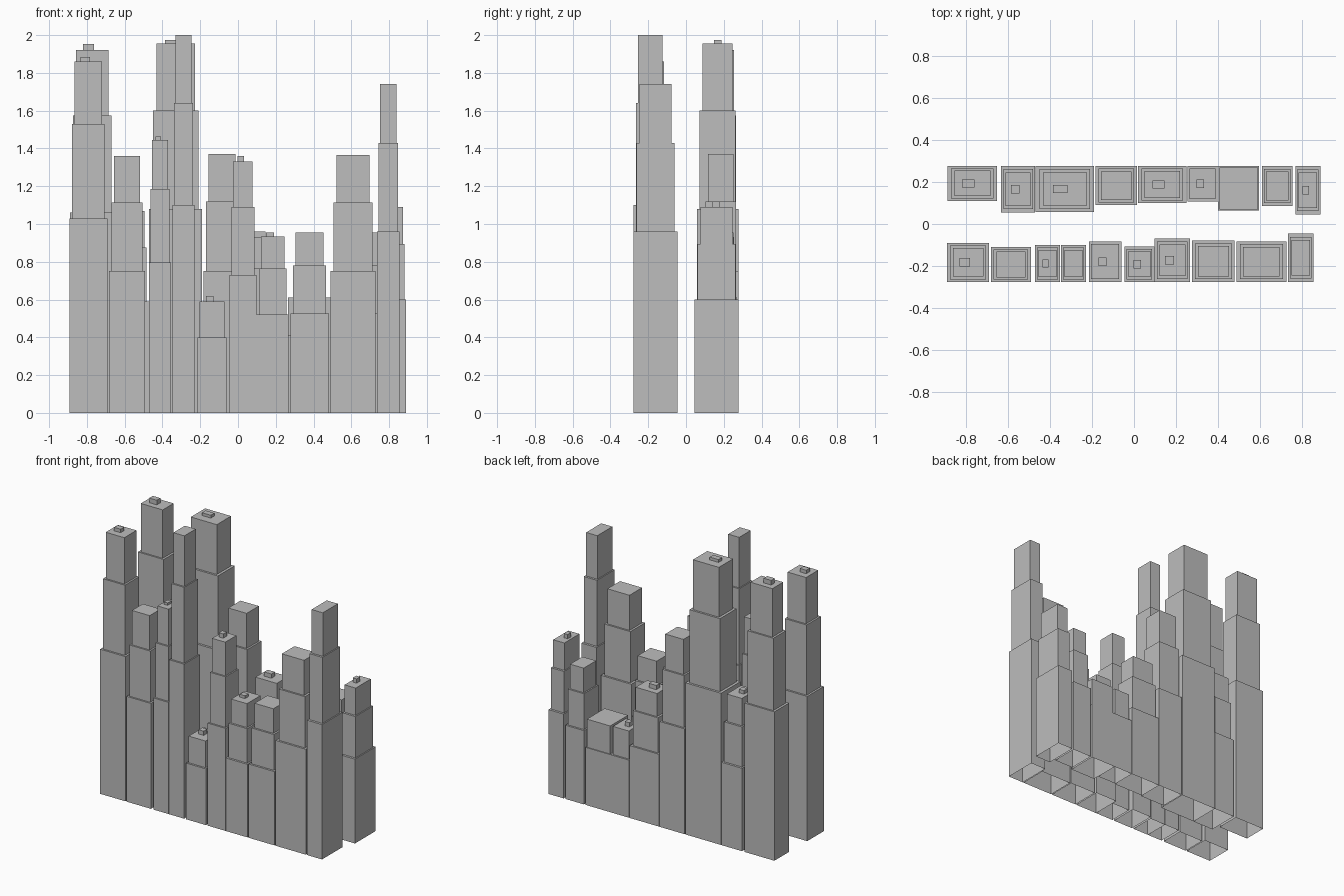
import bpy, bmesh

concrete = bpy.data.materials.new("concrete grey")
concrete.diffuse_color = (0.51, 0.51, 0.51, 1)

FACADE = 0.277           # both rows line up on this outer plane
SCALES = (1.0, 0.86, 0.73)


def open_box(bm, cx, cy, w, d, z0, z1):
    """Four walls and a roof, no floor."""
    ring = [(-1, -1), (1, -1), (1, 1), (-1, 1)]
    lo, hi = ([bm.verts.new((cx + sx * w / 2, cy + sy * d / 2, z))
               for sx, sy in ring] for z in (z0, z1))
    for i in range(4):
        j = (i + 1) % 4
        bm.faces.new((lo[i], lo[j], hi[j], hi[i]))
    bm.faces.new(hi)


def tower(name, side, x0, x1, inner, roofs, vent=0.0, scales=SCALES):
    """Stepped tower: one shrinking box per roof height, plus a roof vent."""
    cx, w = (x0 + x1) / 2, x1 - x0
    cy, d = side * (inner + FACADE) / 2, FACADE - inner
    bm = bmesh.new()
    z = 0.0
    for s, roof in zip(scales, roofs):
        open_box(bm, cx, cy, w * s, d * s, z, roof)
        z = roof
    if vent:
        open_box(bm, cx - 0.08 * w, cy, 0.25 * w, 0.04, z, z + vent)
    me = bpy.data.meshes.new(name)
    bm.to_mesh(me)
    bm.free()
    me.materials.append(concrete)
    bpy.context.collection.objects.link(bpy.data.objects.new(name, me))


# Front row: left, right, inner edge, roof heights, vent height
front = [
    (-0.892, -0.692, 0.09, (1.03, 1.53, 1.86), 0.025),
    (-0.683, -0.492, 0.109, (0.75, 1.115, 1.36), 0),
    (-0.472, -0.354, 0.10, (0.795, 1.185, 1.445), 0.017),
    (-0.348, -0.23, 0.10, (1.10, 1.64, 2.0), 0),
    (-0.215, -0.06, 0.083, (0.40, 0.59), 0.03),
    (-0.045, 0.097, 0.107, (0.73, 1.09, 1.33), 0.03),
    (0.098, 0.268, 0.069, (0.52, 0.765, 0.935), 0.02),
    (0.278, 0.481, 0.078, (0.525, 0.78, 0.955), 0),
    (0.489, 0.728, 0.083, (0.75, 1.115, 1.365), 0),
    (0.736, 0.856, 0.045, (0.96, 1.43, 1.74), 0),
]
for i, row in enumerate(front):
    tower(f"front_tower_{i + 1}", -1, *row)

# Back row
back = [
    (-0.89, -0.654, 0.11, (1.06, 1.575, 1.92), 0.033),
    (-0.635, -0.472, 0.055, (0.59, 0.875, 1.07), 0.025),
    (-0.47, -0.19, 0.057, (1.08, 1.60, 1.955), 0.02),
    (-0.183, 0.014, 0.09, (0.75, 1.12, 1.37), 0),
    (0.02, 0.25, 0.10, (0.515, 0.765, 0.93), 0.03),
    (0.255, 0.40, 0.107, (0.41, 0.61), 0.03),
    (0.402, 0.597, 0.064, (0.41, 0.61), 0, (1.0, 0.94)),
    (0.61, 0.757, 0.087, (0.525, 0.78, 0.955), 0),
    (0.77, 0.89, 0.045, (0.60, 0.895, 1.09), 0.03),
]
for i, row in enumerate(back):
    tower(f"back_tower_{i + 1}", 1, *row)
